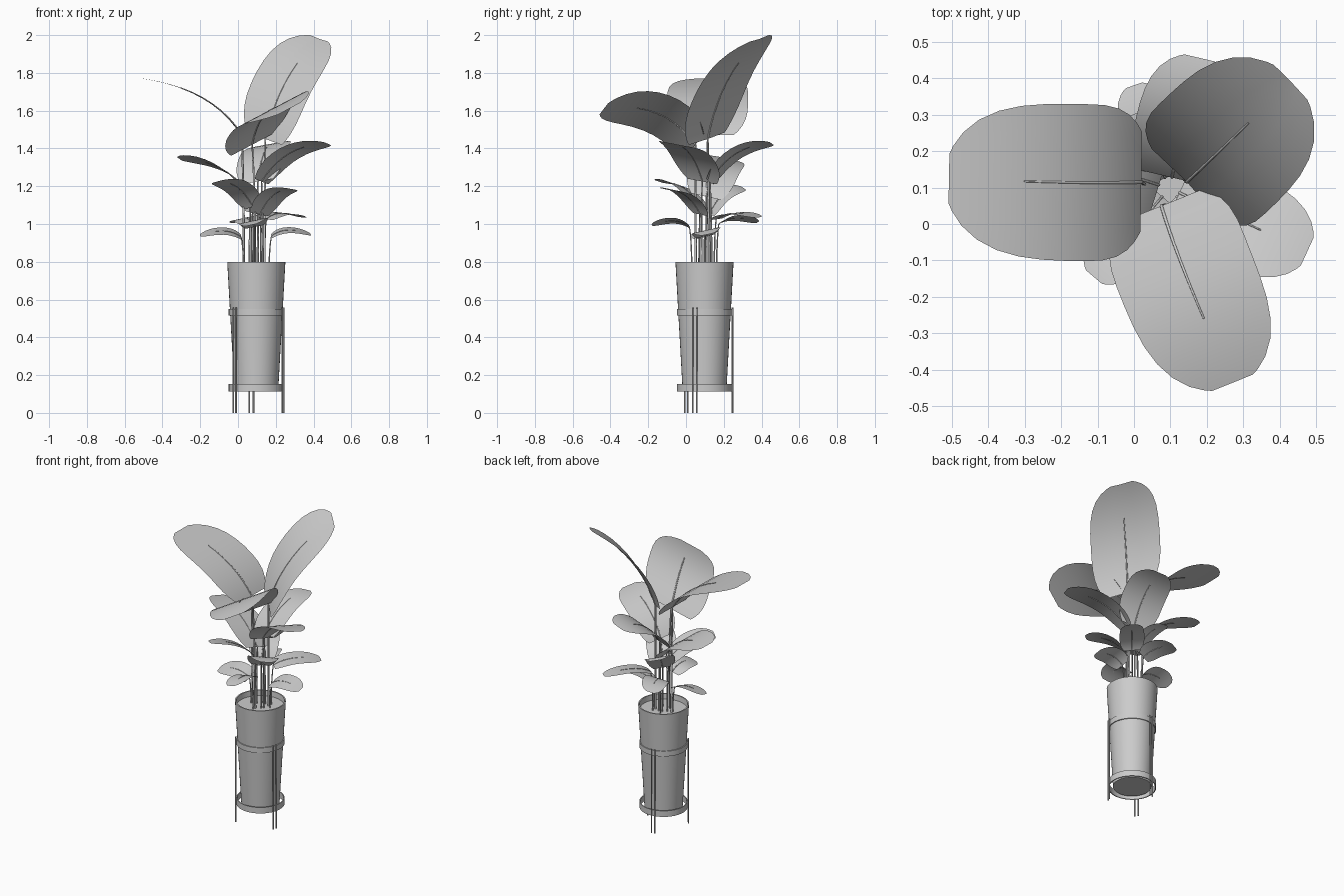
import bpy, bmesh, math
from mathutils import Vector

if "Cube" in bpy.data.objects:
    bpy.data.objects.remove(bpy.data.objects["Cube"])

CX, CY = 0.097, 0.098   # pot axis


def make_object(name, bm):
    bmesh.ops.recalc_face_normals(bm, faces=bm.faces)
    mesh = bpy.data.meshes.new(name)
    bm.to_mesh(mesh)
    bm.free()
    ob = bpy.data.objects.new(name, mesh)
    bpy.context.collection.objects.link(ob)
    bpy.ops.object.select_all(action='DESELECT')
    ob.select_set(True)
    bpy.context.view_layer.objects.active = ob
    bpy.ops.object.shade_smooth_by_angle(angle=math.radians(40))
    return ob


def lathe(name, profile, closed=False, n=40):
    """Spin an (r, z) profile round the pot axis, capping it unless it is a closed loop."""
    bm = bmesh.new()
    rings = [[bm.verts.new((CX + r * math.cos(2 * math.pi * i / n),
                            CY + r * math.sin(2 * math.pi * i / n), z)) for i in range(n)]
             for r, z in profile]
    for a, b in zip(rings, rings[1:] + rings[:1] if closed else rings[1:]):
        for i in range(n):
            j = (i + 1) % n
            bm.faces.new((a[i], a[j], b[j], b[i]))
    if not closed:
        bm.faces.new(rings[0])
        bm.faces.new(rings[-1])
    return make_object(name, bm)


def tube(name, points, radii):
    """Tapered round tube along a path."""
    cu = bpy.data.curves.new(name, 'CURVE')
    cu.dimensions = '3D'
    cu.bevel_depth = 1.0
    cu.bevel_resolution = 1
    cu.use_fill_caps = True
    sp = cu.splines.new('POLY')
    sp.points.add(len(points) - 1)
    for p, co, r in zip(sp.points, points, radii):
        p.co = (*co, 1)
        p.radius = r
    ob = bpy.data.objects.new(name, cu)
    bpy.context.collection.objects.link(ob)
    return ob


def bezier(a, b, c, t):
    return a * (1 - t) ** 2 + b * 2 * t * (1 - t) + c * t * t


# Pot: tapered wall, rim and inner wall, closed by the soil
lathe("pot", [(0.116, 0.12), (0.154, 0.8), (0.146, 0.8), (0.143, 0.765)])

# Stand: two hoops and three hairpin legs
for name, z0, z1 in (("lower_hoop", 0.112, 0.152), ("upper_hoop", 0.515, 0.55)):
    lathe(name, [(0.146, z0), (0.146, z1), (0.14, z1), (0.14, z0)], closed=True)
for k, deg in enumerate((100, 220, 340)):
    a = math.radians(deg)
    for side in (-1, 1):
        x = CX + 0.15 * math.cos(a) - side * 0.011 * math.sin(a)
        y = CY + 0.15 * math.sin(a) + side * 0.011 * math.cos(a)
        tube(f"stand_leg_{k}_{side}", [(x, y, 0.0), (x, y, 0.557)], [0.0045] * 2)


def leaf_width(t):
    """Share of the half width: blunt base, long full middle, rounded tip."""
    if t < .38:
        return math.sqrt(1 - .6 * ((.38 - t) / .38) ** 2.5)
    return math.sqrt(1 - .9 * ((t - .38) / .62) ** 4)


def leaf(name, base, ctrl, tip, half, roll=0, fold=0):
    """Curved blade with rounded outline, plus a stem running up into its rib."""
    a, b, c = Vector(base), Vector(ctrl), Vector(tip)
    d = Vector((c.x - a.x, c.y - a.y, 0)).normalized()
    r = math.radians(roll)
    right = Vector((d.y, -d.x, 0)) * math.cos(r) + Vector((0, 0, math.sin(r)))
    bm = bmesh.new()
    rows = []
    for i in range(15):
        t = (1 - math.cos(math.pi * i / 14)) / 2          # rows crowd toward the ends
        w = half * leaf_width(t)
        p = bezier(a, b, c, t)
        up = right.cross((b - a) * (1 - t) + (c - b) * t).normalized()
        rows.append([bm.verts.new(p + right * w * s / 3 + up * abs(s) / 3 * w * fold)
                     for s in range(-3, 4)])
    for r0, r1 in zip(rows, rows[1:]):
        for i in range(6):
            bm.faces.new((r0[i], r0[i + 1], r1[i + 1], r1[i]))
    make_object(name, bm)

    # stem leaves the soil upright, then follows the blade
    root = Vector((CX + (a.x - CX) * .6 + d.x * .02, CY + (a.y - CY) * .6 + d.y * .02, 0.755))
    mid = Vector((root.x, root.y, 0.755 + (a.z - 0.755) * .65))
    path = [bezier(root, mid, a, i / 6) for i in range(6)]
    path += [bezier(a, b, c, i * .1) for i in range(8)]
    s = 0.003 + half * 0.018
    tube(name + "_stem", path, [s * (1 - .6 * i / 13) for i in range(14)])


# Three large top leaves
leaf("large_leaf_left", (.02, .115, 1.47), (-.13, .108, 1.715), (-.507, .125, 1.77), .215)
leaf("large_leaf_back", (.145, .115, 1.45), (.215, .18, 1.79), (.43, .39, 1.98), .215, -14, .05)
leaf("large_leaf_front", (.075, .05, 1.42), (.125, -.12, 1.66), (.27, -.435, 1.61), .21, -26)


def tier(name, tips, offset, half, rise, arch):
    """Ring of similar leaves arching out from near the axis; tips are (x, y, z, roll)."""
    for k, (x, y, z, roll) in enumerate(tips):
        tip = Vector((x, y, z))
        out = Vector((x - CX, y - CY, 0))
        base = Vector((CX, CY, z - rise)) + out.normalized() * offset
        ctrl = base.lerp(tip, .35)
        ctrl.z = z + arch
        leaf(f"{name}_{k}", base, ctrl, tip, half, roll)


tier("middle_leaf", [(.475, -.075, 1.425, 10), (.18, .455, 1.425, 10), (-.31, .225, 1.345, -12)],
     .03, .135, .2, 0)
tier("small_leaf", [(-.11, -.145, 1.225, -12), (.285, -.115, 1.185, 8), (.01, .305, 1.19, -15)],
     .03, .092, .135, .005)
tier("low_leaf", [(-.2, .095, .94, 15), (.385, .115, .945, -12), (.07, -.18, .995, -12),
                  (0, .38, 1.01, 12), (.34, .385, 1.035, -5)],
     .08, .075, .01, .05)
